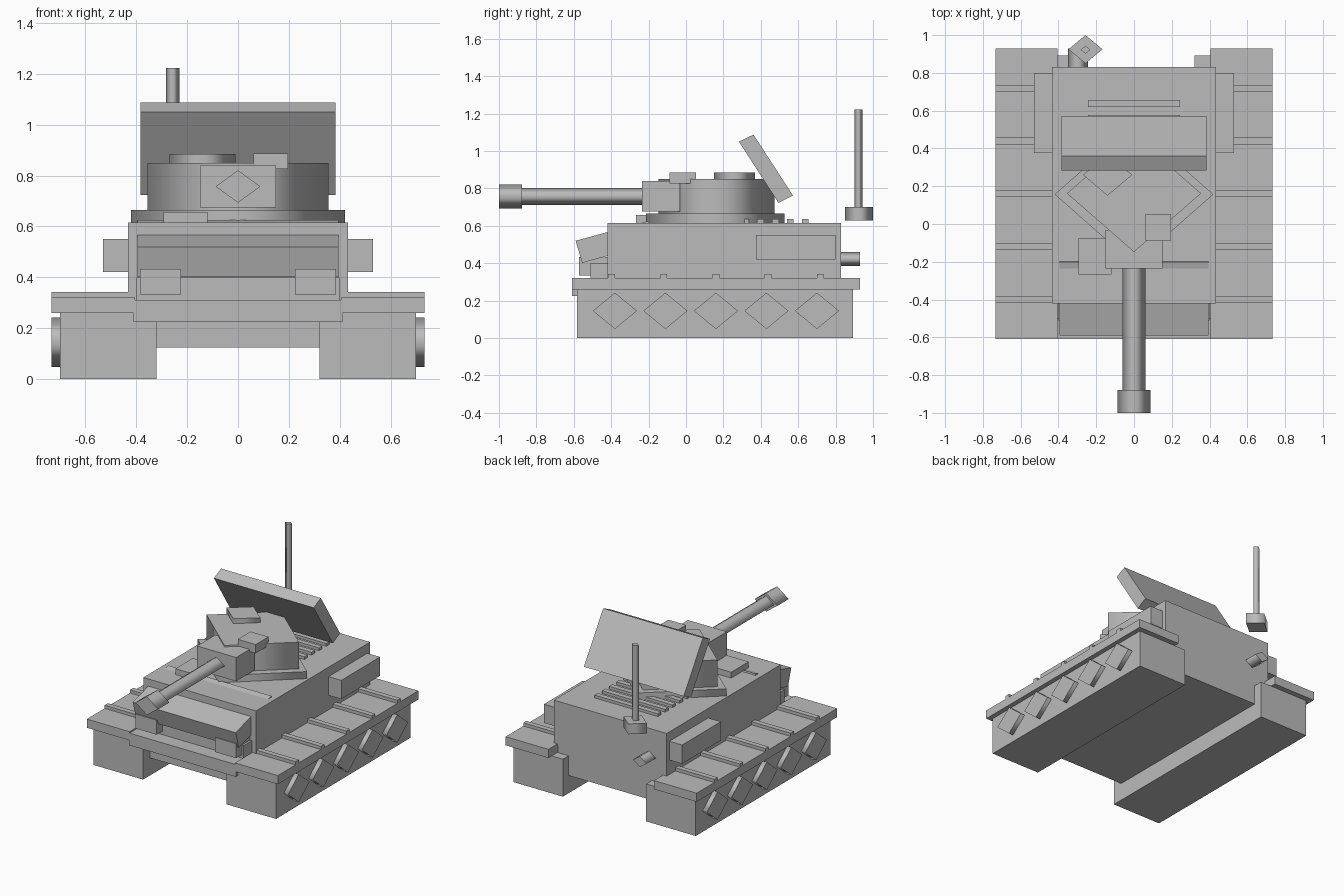
import bpy, bmesh, math

if "Cube" in bpy.data.objects:
    bpy.data.objects.remove(bpy.data.objects["Cube"])

grey = bpy.data.materials.new("plain_grey")
grey.diffuse_color = (0.5, 0.5, 0.5, 1)
grey.use_nodes = True
grey.node_tree.nodes["Principled BSDF"].inputs["Base Color"].default_value = grey.diffuse_color


def finish(name, bm):
    bmesh.ops.recalc_face_normals(bm, faces=bm.faces)
    me = bpy.data.meshes.new(name)
    bm.to_mesh(me)
    bm.free()
    me.materials.append(grey)
    ob = bpy.data.objects.new(name, me)
    bpy.context.collection.objects.link(ob)
    return ob


def box(name, x, y, z):
    """Box from (min, max) ranges."""
    bm = bmesh.new()
    bmesh.ops.create_cube(bm, size=1)
    for v in bm.verts:
        v.co = [r[0] if c < 0 else r[1] for c, r in zip(v.co, (x, y, z))]
    return finish(name, bm)


def slab(name, half_width, profile):
    """Side profile of (y, z) points extruded across x."""
    bm = bmesh.new()
    f = bm.faces.new([bm.verts.new((-half_width, y, z)) for y, z in profile])
    ext = bmesh.ops.extrude_face_region(bm, geom=[f])["geom"]
    for v in ext:
        if isinstance(v, bmesh.types.BMVert):
            v.co.x = half_width
    return finish(name, bm)


def diamond(name, axis, center, ra, rb, lo, hi):
    """Four-sided cylinder along an axis, smooth sides and flat caps."""
    bm = bmesh.new()
    rings = []
    for h in (lo, hi):
        ring = []
        for i in range(4):
            a = i * math.pi / 2
            p = [center[0] + ra * math.cos(a), center[1] + rb * math.sin(a)]
            p.insert("xyz".index(axis), h)
            ring.append(bm.verts.new(p))
        rings.append(ring)
        bm.faces.new(ring)
    for i in range(4):
        j = (i + 1) % 4
        f = bm.faces.new((rings[0][i], rings[0][j], rings[1][j], rings[1][i]))
        f.smooth = True
    return finish(name, bm)


def mirrored(s, a, b):
    return (a, b) if s > 0 else (-b, -a)


# Hull
box("lower_hull", (-.40, .40), (-.51, .83), (.123, .40))
box("upper_hull", (-.433, .433), (-.42, .83), (.31, .616))
box("front_plate", (-.41, .41), (-.61, -.50), (.225, .31))
slab("sloped_nose", .395, [(-.59, .52), (-.20, .626), (-.167, .506), (-.555, .402)])

# Running gear, fenders and side fittings
for s, side in ((1, "right"), (-1, "left")):
    box(side + "_track", mirrored(s, .32, .70), (-.583, .893), (0, .26))
    box(side + "_fender", mirrored(s, .405, .733), (-.61, .93), (.26, .32))
    box(side + "_stowage_box", mirrored(s, .42, .53), (.375, .80), (.42, .55))
    box(side + "_headlight", mirrored(s, .224, .386), (-.572, -.42), (.333, .433))
    for i in range(5):
        y = -.38 + .27 * i
        diamond(f"{side}_wheel_{i}", "x", (y, .145), .118, .097,
                *mirrored(s, .69, .733))
        y = -.398 + .279 * i
        box(f"{side}_fender_rib_{i}", mirrored(s, .42, .733),
            (y - .018, y + .018), (.315, .342))

# Turret
diamond("turret_ring", "z", (0, .157), .42, .37, .61, .665)
diamond("turret_body", "z", (0, .162), .355, .31, .66, .85)
diamond("cupola", "z", (-.14, .26), .13, .11, .84, .884)
box("turret_sight", (.06, .197), (-.088, .053), (.825, .886))
box("mantlet", (-.15, .15), (-.235, -.032), (.675, .84))
diamond("gun_barrel", "y", (0, .757), .062, .046, -.90, -.20)
diamond("gun_muzzle", "y", (0, .757), .088, .064, -1.0, -.878)

# Deck fittings
box("deck_hatch", (-.293, -.12), (-.268, -.077), (.61, .657))
for i in range(5):
    y = .318 + .08 * i
    box(f"deck_grille_bar_{i}", (-.243, .243), (y - .018, y + .018), (.61, .635))
slab("raised_engine_cover", .383,
     [(.283, 1.05), (.361, 1.087), (.572, .762), (.494, .723)])

# Rear fittings
diamond("exhaust", "y", (-.297, .422), .053, .037, .82, .93)
diamond("antenna_base", "z", (-.257, .925), .09, .075, .628, .70)
diamond("antenna_rod", "z", (-.257, .922), .026, .021, .69, 1.222)
